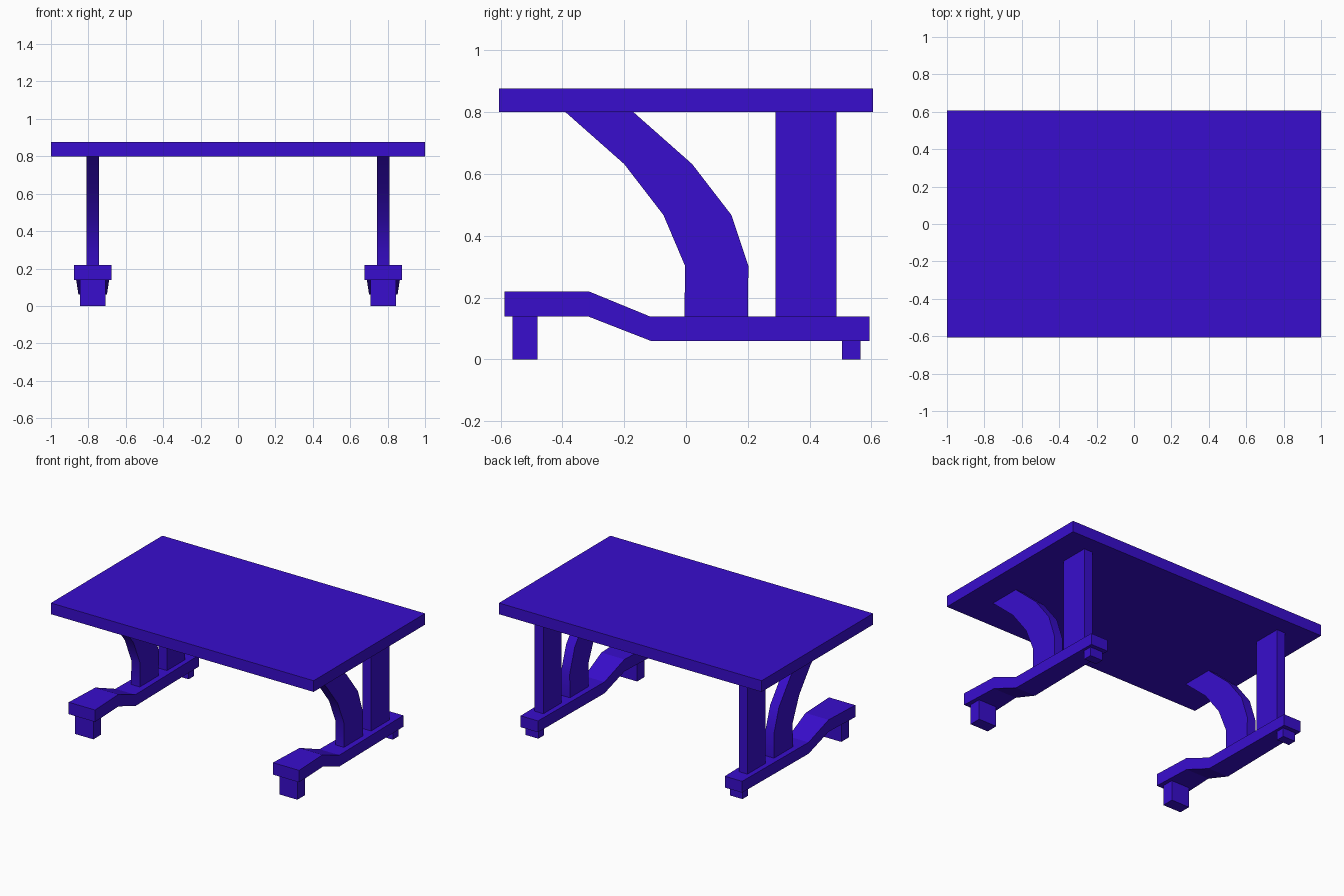
import bpy, bmesh
from mathutils import Vector
from math import radians

cube = bpy.data.objects.get("Cube")
if cube:
    bpy.data.objects.remove(cube, do_unlink=True)

LEG_X = 0.777

violet = bpy.data.materials.new("violet_blue")
violet.use_nodes = True
color = (0.04, 0.004, 0.61, 1)
violet.diffuse_color = color
violet.node_tree.nodes["Principled BSDF"].inputs["Base Color"].default_value = color


def loft(name, x, stations, smooth=False):
    """Sweep a rectangle through stations of (edge a, edge b, half width)."""
    bm = bmesh.new()
    rings = []
    for (ya, za), (yb, zb), w in stations:
        corners = ((-w, ya, za), (w, ya, za), (w, yb, zb), (-w, yb, zb))
        rings.append([bm.verts.new(c) for c in corners])
    for r, s in zip(rings, rings[1:]):
        for i in range(4):
            j = (i + 1) % 4
            bm.faces.new((r[i], r[j], s[j], s[i]))
    bm.faces.new(rings[0])
    bm.faces.new(rings[-1])
    bmesh.ops.recalc_face_normals(bm, faces=bm.faces)
    mesh = bpy.data.meshes.new(name)
    bm.to_mesh(mesh)
    bm.free()
    mesh.materials.append(violet)
    obj = bpy.data.objects.new(name, mesh)
    obj.location = Vector((x, 0, 0))
    bpy.context.collection.objects.link(obj)
    if smooth:
        bpy.ops.object.select_all(action='DESELECT')
        obj.select_set(True)
        bpy.context.view_layer.objects.active = obj
        bpy.ops.object.shade_smooth_by_angle(angle=radians(30))
    return obj


def box(name, x, half_width, y0, y1, z0, z1):
    return loft(name, x, [((y0, z0), (y0, z1), half_width),
                          ((y1, z0), (y1, z1), half_width)])


# Desk top
box("table_top", 0, 1.0, -0.606, 0.606, 0.8, 0.877)

# Curved brace: front edge, back edge
brace = [((-0.39, 0.8), (-0.17, 0.8), 0.033),
         ((-0.2, 0.632), (0.02, 0.632), 0.033),
         ((-0.073, 0.467), (0.147, 0.467), 0.033),
         ((-0.003, 0.302), (0.202, 0.302), 0.033),
         ((-0.005, 0.138), (0.2, 0.138), 0.033)]

# Foot beam: lower edge, upper edge, narrowing toward the back
beam = [((-0.588, 0.138), (-0.588, 0.22), 0.1),
        ((-0.315, 0.138), (-0.315, 0.22), 0.088),
        ((-0.115, 0.06), (-0.115, 0.138), 0.076),
        ((0.594, 0.06), (0.594, 0.138), 0.066)]

# Leg assembly on each side
for side, x in (("left", LEG_X), ("right", -LEG_X)):
    loft(side + "_foot_beam", x, beam)
    loft(side + "_curved_brace", x, brace, smooth=True)
    box(side + "_rear_post", x, 0.033, 0.29, 0.488, 0.138, 0.8)
    box(side + "_front_pad", x, 0.069, -0.562, -0.48, 0, 0.138)
    box(side + "_rear_pad", x, 0.048, 0.505, 0.565, 0, 0.06)
